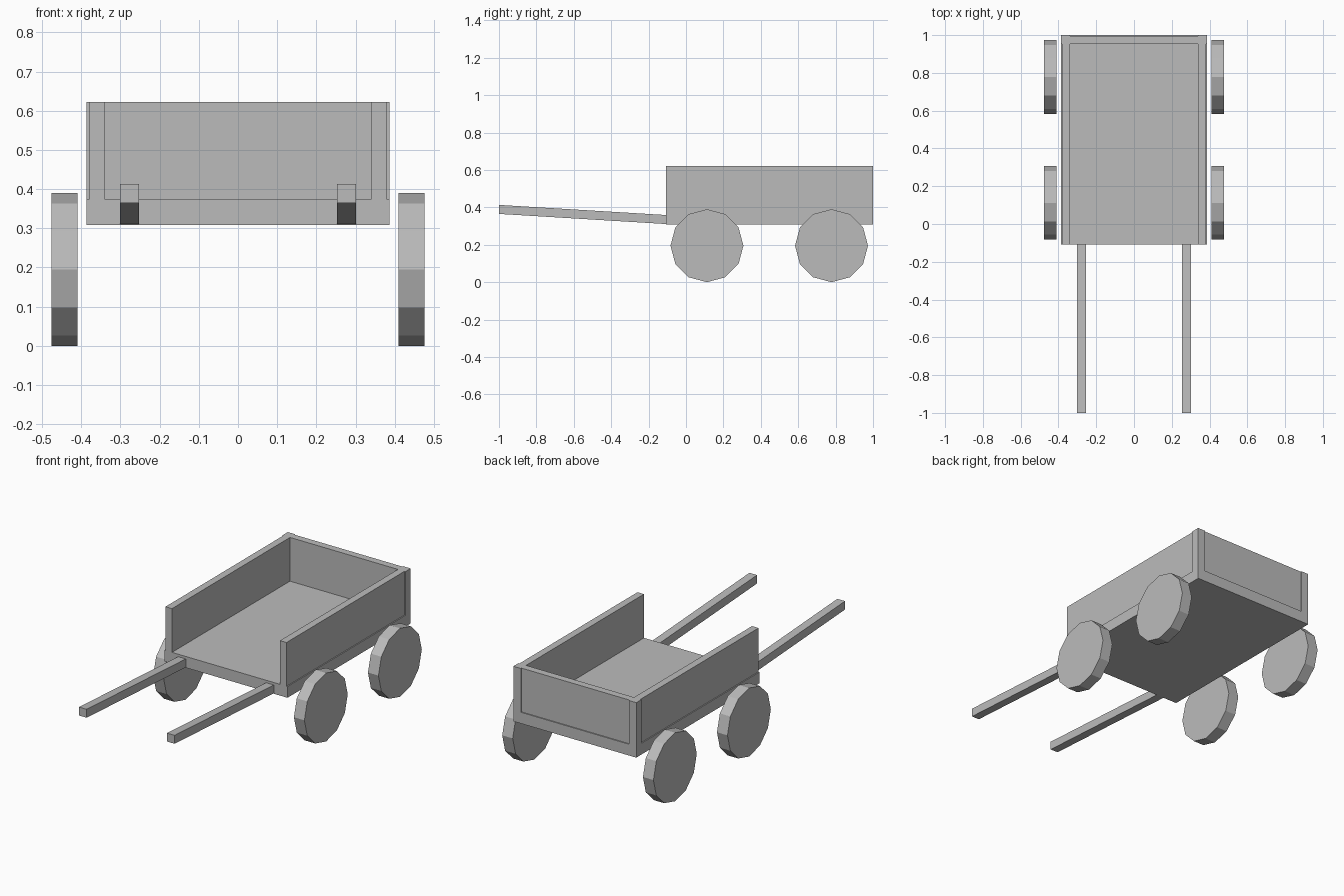
import bpy
import bmesh
from math import pi
from mathutils import Matrix

cube = bpy.data.objects.get("Cube")
if cube:
    bpy.data.objects.remove(cube, do_unlink=True)

grey = bpy.data.materials.new("plain_grey")
grey.use_nodes = True
COLOUR = (0.5, 0.5, 0.5, 1)
grey.diffuse_color = COLOUR
grey.node_tree.nodes["Principled BSDF"].inputs["Base Color"].default_value = COLOUR


def finish(name, bm):
    mesh = bpy.data.meshes.new(name)
    bm.to_mesh(mesh)
    bm.free()
    mesh.materials.append(grey)
    obj = bpy.data.objects.new(name, mesh)
    bpy.context.collection.objects.link(obj)
    return obj


def box(name, low, high, front_lift=0):
    """Box between two corners; front_lift raises its front end."""
    bm = bmesh.new()
    bmesh.ops.create_cube(bm, size=1)
    for v in bm.verts:
        at_front = v.co.y < 0
        v.co = [a + (c + 0.5) * (b - a) for a, b, c in zip(low, high, v.co)]
        if at_front:
            v.co.z += front_lift
    return finish(name, bm)


def wheel(name, x, y):
    bm = bmesh.new()
    bmesh.ops.create_cone(bm, cap_ends=True, segments=12, radius1=RADIUS,
                          radius2=RADIUS, depth=0.066,
                          matrix=Matrix.Translation((x, y, RADIUS))
                          @ Matrix.Rotation(pi / 2, 4, "Y"))
    return finish(name, bm)


RADIUS = 0.195
OUT, IN = 0.387, 0.34          # outer and inner half widths of the bed
FRONT, BACK = -0.108, 1.0
BACK_IN = BACK - 0.047
BASE, FLOOR, TOP = 0.309, 0.373, 0.622
INSET = 0.006                  # panels sit slightly behind the corner posts

# Bed and tailboard
box("bed_floor", (-OUT, FRONT, BASE), (OUT, BACK, FLOOR))
box("back_panel", (-IN, BACK_IN, FLOOR), (IN, BACK - INSET, TOP))

# Side panels, corner posts, pull shafts and wheels
for side, s in (("left", 1), ("right", -1)):
    def pair_box(name, x0, x1, y0, y1, z0, z1, lift=0):
        a, b = sorted((s * x0, s * x1))
        box(f"{side}_{name}", (a, y0, z0), (b, y1, z1), lift)

    pair_box("side_panel", IN, OUT - INSET, FRONT, BACK_IN, FLOOR, TOP)
    pair_box("corner_post", IN, OUT, BACK_IN, BACK, FLOOR, TOP)
    pair_box("shaft", 0.253, 0.301, -1.0, FRONT, 0.311, 0.359, 0.054)
    for place, y in (("front", 0.112), ("back", 0.778)):
        wheel(f"{side}_{place}_wheel", s * 0.443, y)
